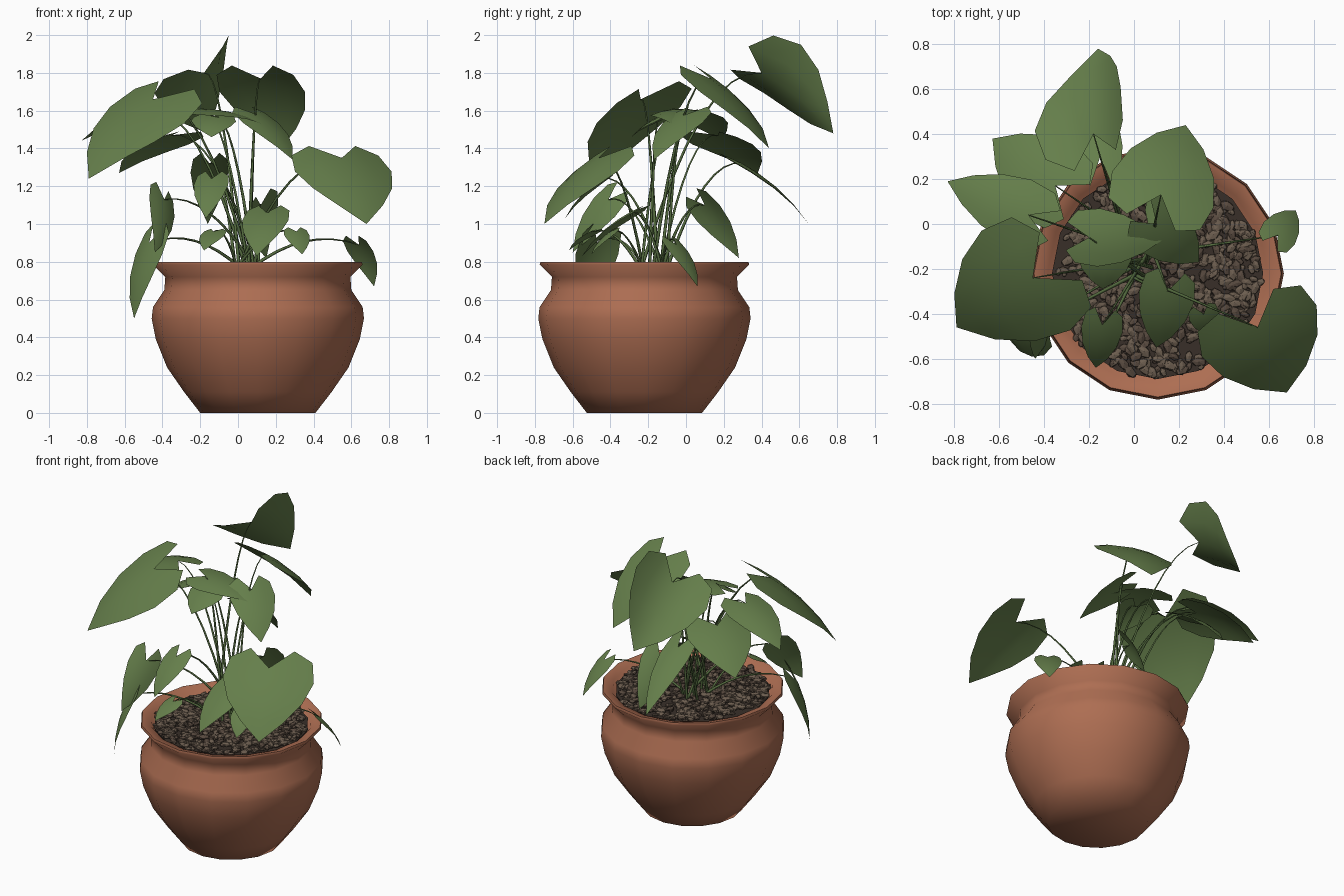
import bpy, bmesh, math, random
from mathutils import Vector, Matrix

if "Cube" in bpy.data.objects:
    bpy.data.objects.remove(bpy.data.objects["Cube"])

random.seed(4)


def material(name, rgb):
    m = bpy.data.materials.new(name)
    m.diffuse_color = (*rgb, 1)
    m.use_nodes = True
    m.node_tree.nodes["Principled BSDF"].inputs["Base Color"].default_value = m.diffuse_color
    return m


TERRACOTTA = material("terracotta", (0.42, 0.155, 0.085))
LEAF = material("leaf green", (0.13, 0.21, 0.07))
STEM = material("stem green", (0.09, 0.15, 0.05))
SOIL = material("dark soil", (0.04, 0.028, 0.022))
PEBBLE = material("brown pebble", (0.15, 0.11, 0.078))
PEBBLE_DARK = material("dark pebble", (0.095, 0.066, 0.048))


def finish(name, bm, mats, angle=None):
    me = bpy.data.meshes.new(name)
    bm.to_mesh(me)
    bm.free()
    for m in mats:
        me.materials.append(m)
    ob = bpy.data.objects.new(name, me)
    bpy.context.collection.objects.link(ob)
    if angle:
        bpy.ops.object.select_all(action='DESELECT')
        ob.select_set(True)
        bpy.context.view_layer.objects.active = ob
        bpy.ops.object.shade_smooth_by_angle(angle=math.radians(angle))
    return ob


CX, CY, SIDES = 0.105, -0.22, 16


def lathe(name, profile, mat, angle):
    bm = bmesh.new()
    rings = []
    for r, z in profile:
        rings.append([bm.verts.new((CX + r * math.cos(2 * math.pi * i / SIDES),
                                    CY + r * math.sin(2 * math.pi * i / SIDES), z))
                      for i in range(SIDES)])
    for a, b in zip(rings, rings[1:]):
        for i in range(SIDES):
            j = (i + 1) % SIDES
            bm.faces.new((a[i], a[j], b[j], b[i]))
    bm.faces.new(rings[0][::-1])
    bm.faces.new(rings[-1])
    return finish(name, bm, [mat], angle)


# Pot with flared rim, then the soil disc inside it
lathe("pot", [(0.305, 0), (0.39, 0.11), (0.48, 0.24), (0.54, 0.39), (0.562, 0.5), (0.555, 0.56),
              (0.495, 0.65), (0.49, 0.72), (0.555, 0.785), (0.55, 0.8),
              (0.49, 0.785), (0.465, 0.74)], TERRACOTTA, 65)
lathe("soil", [(0.46, 0.74), (0.47, 0.768)], SOIL, 30)

# Pebbles scattered over the soil
bm = bmesh.new()
for k in range(750):
    r, a = 0.455 * math.sqrt(random.random()), random.uniform(0, 2 * math.pi)
    s = random.uniform(0.016, 0.03)
    mat = (Matrix.Translation((CX + r * math.cos(a), CY + r * math.sin(a), random.uniform(0.77, 0.785)))
           @ Matrix.Rotation(random.uniform(0, 6.28), 4, 'Z')
           @ Matrix.Rotation(random.uniform(-0.4, 0.4), 4, 'X')
           @ Matrix.Diagonal((s * 1.3, s * 0.8, s * 0.5, 1)))
    made = bmesh.ops.create_icosphere(bm, subdivisions=1, radius=1, matrix=mat)
    tone = random.choice((0, 0, 1))
    for f in {f for v in made["verts"] for f in v.link_faces}:
        f.material_index = tone
finish("pebbles", bm, [PEBBLE, PEBBLE_DARK])

# Half outline of a heart-shaped leaf: (along, across), and midrib stations
MID = [0, 0.0, 0.2, 0.45, 0.72]
EDGE = [(-0.28, 0.24), (-0.15, 0.45), (0.14, 0.5), (0.45, 0.41), (0.74, 0.23)]


def leaf(name, base, tip, width=None, roll=0, droop=0.35, arch=0.06):
    base, tip = Vector(base), Vector(tip)
    along = tip - base
    length = along.length
    width = width or max(0.14, 0.65 * length)
    # blade lies level across its stalk, then rolls about its midrib
    side = along.cross(Vector((0, 0, 1))).normalized()
    side.rotate(Matrix.Rotation(-math.radians(roll), 3, along))
    normal = side.cross(along).normalized()

    def place(t, s):
        lift = arch * length * (4 * t * (1 - t)) - droop * width * s * s
        return base + along * t + side * s * width + normal * lift

    bm = bmesh.new()
    mid = [bm.verts.new(place(t, 0)) for t in MID[1:]]
    end = bm.verts.new(place(1, 0))
    for sgn in (-1, 1):
        edge = [bm.verts.new(place(t, sgn * s)) for t, s in EDGE]
        half = [bm.verts.new(place(0.5 * (t + m), sgn * s * 0.55))
                for (t, s), m in zip(EDGE[1:], MID[1:])]
        faces = [(mid[0], edge[0], half[0]), (edge[0], edge[1], half[0]),
                 (mid[3], half[3], end), (half[3], edge[4], end)]
        for i in range(3):
            faces += [(mid[i], half[i], half[i + 1], mid[i + 1]),
                      (half[i], edge[i + 1], edge[i + 2], half[i + 1])]
        for f in faces:
            bm.faces.new(f)
    bmesh.ops.recalc_face_normals(bm, faces=bm.faces)
    bm.normal_update()
    if sum(f.normal.dot(normal) for f in bm.faces) < 0:
        bmesh.ops.reverse_faces(bm, faces=bm.faces)
    finish(name, bm, [LEAF], 35)


def stem(name, end):
    end = Vector(end)
    start = Vector((0.05 + random.uniform(-0.07, 0.07), -0.17 + random.uniform(-0.07, 0.07), 0.76))
    bend = start.lerp(end, 0.5)
    bend.z = max(end.z, 0.95) + 0.04
    cu = bpy.data.curves.new(name, 'CURVE')
    cu.dimensions = '3D'
    cu.bevel_depth, cu.bevel_resolution = 0.008, 0
    sp = cu.splines.new('POLY')
    n = 9
    sp.points.add(n - 1)
    for i in range(n):
        t = i / (n - 1)
        p = start * (1 - t) ** 2 + bend * 2 * t * (1 - t) + end * t * t
        sp.points[i].co = (*p, 1)
        sp.points[i].radius = 1.2 - 0.9 * t
    cu.materials.append(STEM)
    bpy.context.collection.objects.link(bpy.data.objects.new(name, cu))


def leaf_on_stem(name, base, tip, width=None, roll=0, droop=0.35):
    leaf(name + "_leaf", base, tip, width, roll, droop)
    stem(name + "_stem", base)


# Broad upper leaves: stalk point, tip, width, roll, droop
leaf_on_stem("top_back", (-0.18, 0.4, 1.8), (-0.16, 0.78, 1.48), 0.5, 42, -0.8)
leaf_on_stem("back_right", (0.12, 0.13, 1.77), (0.23, 0.44, 1.4), 0.48)
leaf_on_stem("front_left", (-0.45, -0.24, 1.66), (-0.79, -0.46, 1.24), 0.6, 12)
leaf_on_stem("front_right", (0.55, -0.46, 1.35), (0.68, -0.75, 1.0), 0.56)
leaf_on_stem("back_left", (-0.35, 0.17, 1.47), (-0.63, 0.38, 1.27), 0.4)
leaf_on_stem("left", (-0.47, 0.04, 1.6), (-0.83, 0.19, 1.44), 0.3)
leaf_on_stem("centre_left", (-0.2, -0.06, 1.61), (0.13, -0.07, 1.53), 0.26, -5)
leaf_on_stem("centre_right", (0.1, 0, 1.58), (0.29, -0.17, 1.34), 0.28)
leaf_on_stem("centre_front", (-0.13, -0.14, 1.57), (-0.14, -0.29, 1.46), 0.24)

# Narrow lower leaves, mostly sized from their length
leaf_on_stem("low_back", (-0.15, 0.3, 1.32), (-0.16, 0.65, 1.0), 0.2)
leaf_on_stem("low_left", (-0.47, -0.47, 0.9), (-0.55, -0.52, 0.5))
leaf_on_stem("low_right", (0.64, -0.05, 0.89), (0.72, 0.06, 0.67), 0.17)
leaf_on_stem("inner_left", (-0.39, -0.41, 1.13), (-0.44, -0.6, 0.85), 0.2, 60)
leaf_on_stem("inner_back", (0.12, 0.1, 1.1), (0.15, 0.28, 0.82), 0.22, 50)
leaf_on_stem("front_centre", (0.15, -0.3, 1.06), (0.1, -0.55, 0.83), 0.25)
leaf_on_stem("front_heart", (-0.14, -0.45, 1.24), (-0.17, -0.64, 1.03))
leaf_on_stem("front_small", (0.31, -0.4, 0.96), (0.34, -0.5, 0.84))
leaf_on_stem("front_tiny", (-0.13, -0.5, 0.96), (-0.18, -0.62, 0.86))
